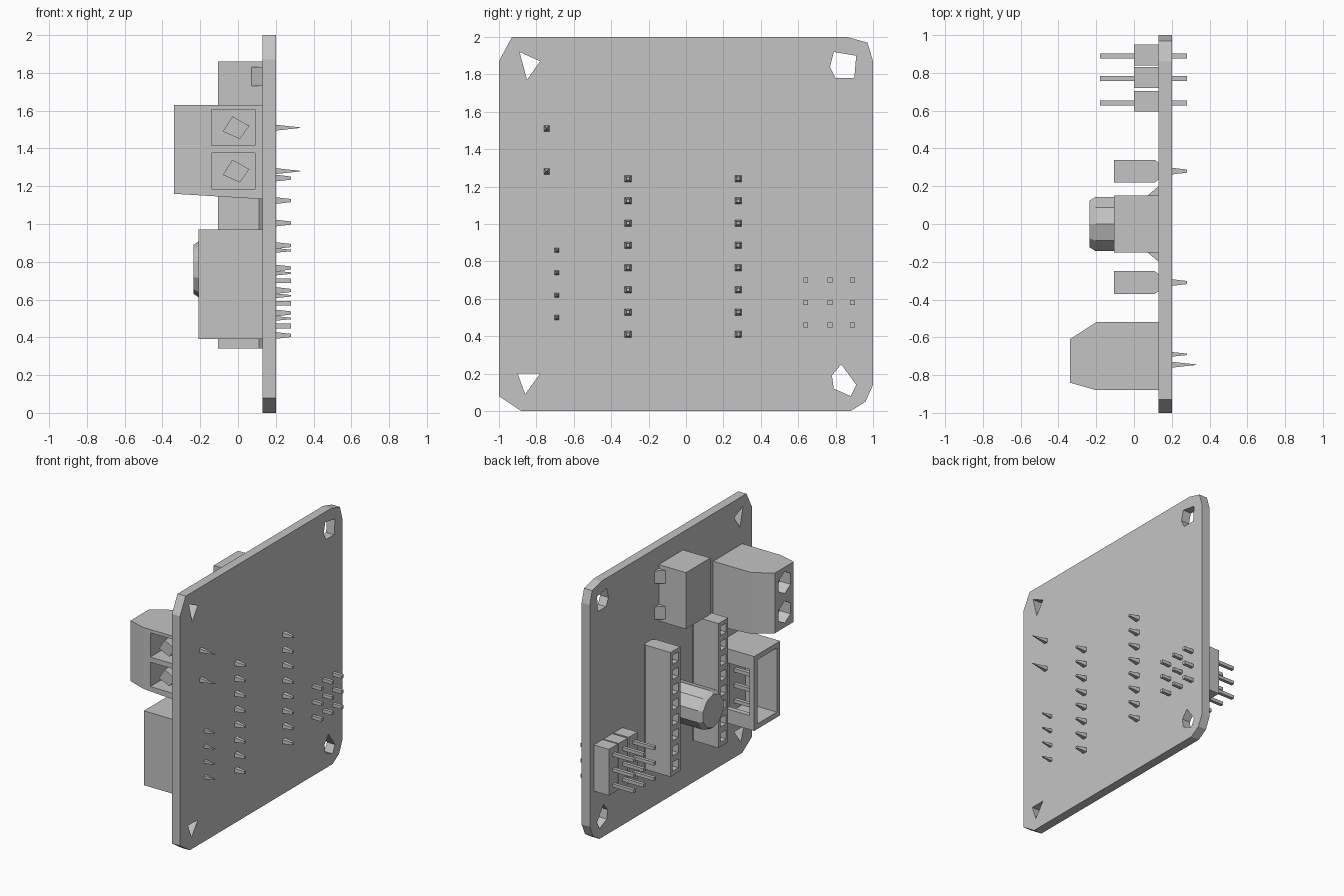
import bpy, bmesh, math
from mathutils import Vector, Matrix

cube = bpy.data.objects.get("Cube")
if cube:
    bpy.data.objects.remove(cube)

grey = bpy.data.materials.new("plain_grey")
grey.use_nodes = True
grey.diffuse_color = (0.55, 0.55, 0.55, 1)
grey.node_tree.nodes["Principled BSDF"].inputs["Base Color"].default_value = (0.55, 0.55, 0.55, 1)

FACE, BACK = 0.13, 0.20      # the two sides of the board


def finish(name, bm):
    bmesh.ops.recalc_face_normals(bm, faces=bm.faces)
    mesh = bpy.data.meshes.new(name)
    bm.to_mesh(mesh)
    bm.free()
    mesh.materials.append(grey)
    obj = bpy.data.objects.new(name, mesh)
    bpy.context.collection.objects.link(obj)
    return obj


def add_prism(bm, outline, start, offset):
    """Extrude a closed outline of 3D points; start maps 2D to 3D."""
    face = bm.faces.new([bm.verts.new(start(a, b)) for a, b in outline])
    new = bmesh.ops.extrude_face_region(bm, geom=[face])["geom"]
    verts = [v for v in new if isinstance(v, bmesh.types.BMVert)]
    bmesh.ops.translate(bm, verts=verts, vec=offset)


def add_box(bm, x, y, z):
    add_prism(bm, [(x[0], y[0]), (x[1], y[0]), (x[1], y[1]), (x[0], y[1])],
              lambda a, b: (a, b, z[0]), (0, 0, z[1] - z[0]))


def add_rod(bm, x0, x1, y, z, r0, r1, sides=4):
    """Tapered rod along x."""
    place = Matrix.Translation(((x0 + x1) / 2, y, z)) @ Matrix.Rotation(math.pi / 2, 4, 'Y')
    place = place @ Matrix.Rotation(math.pi / sides, 4, 'Z')
    bmesh.ops.create_cone(bm, cap_ends=True, segments=sides, radius1=r0, radius2=r1,
                          depth=x1 - x0, matrix=place)


def cut(obj, bm):
    cutter = finish("cutter", bm)
    cutter.hide_render = True
    mod = obj.modifiers.new("cut", 'BOOLEAN')
    mod.object = cutter
    mod.solver = 'EXACT'
    bpy.context.view_layer.objects.active = obj
    bpy.ops.object.modifier_apply(modifier=mod.name)
    bpy.data.objects.remove(cutter)


# Board with clipped corners and faceted mounting holes
outline = [(-1, .08), (-.88, 0), (.88, 0), (.96, .05), (1, .14), (1, 1.87),
           (.97, 1.97), (.86, 2), (-.93, 2), (-1, 1.87)]
holes = [[(-.89, 1.92), (-.78, 1.87), (-.85, 1.77)],
         [(.79, 1.92), (.91, 1.90), (.90, 1.78), (.80, 1.78), (.77, 1.84)],
         [(-.90, .20), (-.78, .20), (-.86, .09)],
         [(.83, .25), (.91, .14), (.88, .08), (.79, .12), (.78, .19)]]
bm = bmesh.new()
add_prism(bm, outline, lambda a, b: (FACE, a, b), (BACK - FACE, 0, 0))
board = finish("board", bm)
bm = bmesh.new()
for hole in holes:
    add_prism(bm, hole, lambda a, b: (0, a, b), (.4, 0, 0))
cut(board, bm)

# Screw terminal block with sloped shoulders
screw_z = (1.28, 1.51)
bm = bmesh.new()
add_prism(bm, [(FACE, -.88), (-.20, -.88), (-.34, -.84), (-.34, -.61), (-.20, -.52), (FACE, -.52)],
          lambda a, b: (a, b, 1.16), (0, 0, .47))
for v in bm.verts:
    if v.co.z < 1.2:
        v.co.z -= .06 * (v.co.x + .34)
terminal = finish("terminal_block", bm)
bm = bmesh.new()
for z in screw_z:
    add_box(bm, (-.14, .09), (-1, -.62), (z - .095, z + .095))
    add_rod(bm, -.4, -.18, -.73, z, .085, .085, 6)
cut(terminal, bm)

# Wire clamps, screws and solder tails of the terminal block
bm = bmesh.new()
for z in screw_z:
    add_prism(bm, [(-.08, z - .02), (-.03, z + .06), (.06, z + .01), (.01, z - .06)],
              lambda a, b: (a, -.86, b), (0, .24, 0))
finish("wire_clamps", bm)
bm = bmesh.new()
for z in screw_z:
    add_rod(bm, -.26, -.18, -.73, z, .06, .06, 6)
finish("terminal_screws", bm)
bm = bmesh.new()
for z in screw_z:
    add_rod(bm, BACK - .02, .33, -.745, z, .025, .002)
finish("terminal_tails", bm)

# Four-way plug housing, open at the outer end, slotted on one wall
bm = bmesh.new()
add_box(bm, (-.21, FACE), (-.86, -.54), (.39, .97))
plug = finish("plug_housing", bm)
bm = bmesh.new()
add_box(bm, (-.3, .06), (-.82, -.58), (.43, .93))
cut(plug, bm)
bm = bmesh.new()
add_box(bm, (-.17, .03), (-.60, -.5), (.50, .86))
cut(plug, bm)
bm = bmesh.new()
for i in range(4):
    z = .50 + .12 * i
    add_rod(bm, -.12, .07, -.69, z, .02, .02)
    add_rod(bm, BACK - .02, .28, -.69, z, .02, .006)
finish("plug_pins", bm)

# Upper block component with side feet
bm = bmesh.new()
add_box(bm, (-.105, FACE), (-.15, .15), (1.42, 1.86))
finish("block_component", bm)
bm = bmesh.new()
for side in (-1, 1):
    for z in (1.50, 1.78):
        add_prism(bm, [(side * .14, .06), (side * .2, FACE), (side * .14, FACE)],
                  lambda a, b: (b, a, z - .05), (0, 0, .1))
finish("block_feet", bm)

# Two long socket strips with square holes and solder tails
for name, y in (("left", .28), ("right", -.31)):
    rows = [.41 + .119 * i for i in range(8)]
    bm = bmesh.new()
    add_prism(bm, [(-.105, y - .06), (.11, y - .06), (FACE, y - .045),
                   (FACE, y + .045), (.11, y + .06), (-.105, y + .06)],
              lambda a, b: (a, b, .34), (0, 0, .97))
    strip = finish(name + "_socket_strip", bm)
    bm = bmesh.new()
    for z in rows:
        add_box(bm, (-.2, .03), (y - .035, y + .035), (z - .035, z + .035))
    cut(strip, bm)
    bm = bmesh.new()
    for z in rows:
        add_rod(bm, BACK - .02, .28, y, z, .028, .012)
    finish(name + "_socket_tails", bm)

# Round can with a rounded rim
bm = bmesh.new()
add_rod(bm, -.205, FACE, 0, .76, .15, .15, 10)
add_rod(bm, -.235, -.205, 0, .76, .13, .15, 10)
finish("round_can", bm)

# Three-by-three pin header: housings and through pins
bm = bmesh.new()
for y in (.65, .775, .895):
    add_box(bm, (0, FACE), (y - .055, y + .055), (.40, .76))
finish("header_housings", bm)
bm = bmesh.new()
for y in (.64, .77, .89):
    for z in (.46, .58, .70):
        add_rod(bm, -.18, .28, y, z, .018, .018)
finish("header_pins", bm)
